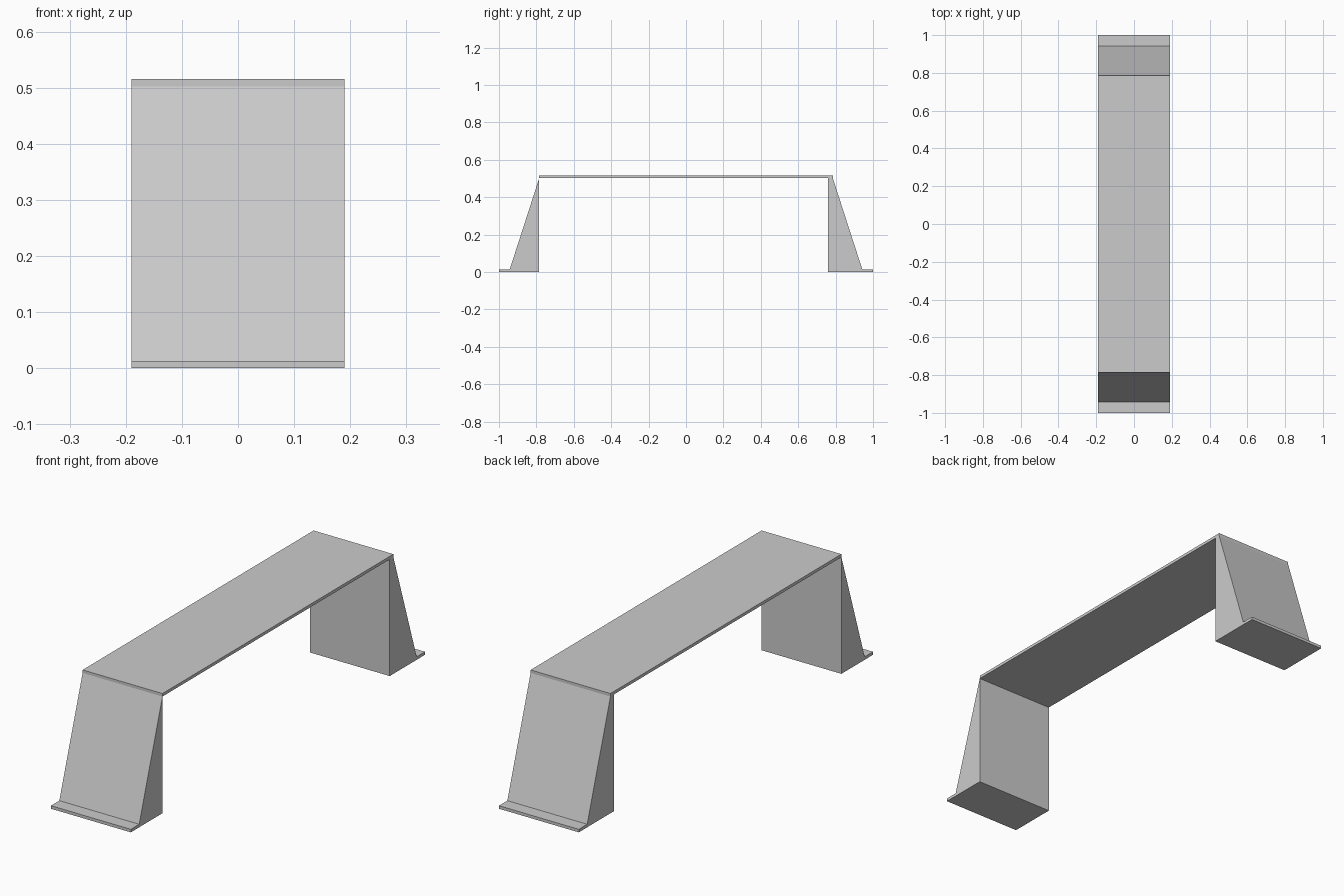
import bpy
import bmesh

cube = bpy.data.objects.get("Cube")
if cube:
    bpy.data.objects.remove(cube, do_unlink=True)

HALF_WIDTH = 0.19
DECK_END = 0.785
DECK_TOP = 0.515
DECK_BOTTOM = 0.502
FOOT_TOP = 0.013
SLOPE_BASE = 0.943

# Single grey finish
grey = bpy.data.materials.new("plain grey")
grey.use_nodes = True
colour = (0.6, 0.6, 0.6, 1)
grey.diffuse_color = colour
grey.node_tree.nodes["Principled BSDF"].inputs["Base Color"].default_value = colour


def extrude_profile(name, profile):
    """Extrude a closed (y, z) outline across the full width."""
    bm = bmesh.new()
    face = bm.faces.new([bm.verts.new((-HALF_WIDTH, y, z)) for y, z in profile])
    result = bmesh.ops.extrude_face_region(bm, geom=[face])
    moved = [v for v in result["geom"] if isinstance(v, bmesh.types.BMVert)]
    bmesh.ops.translate(bm, verts=moved, vec=(2 * HALF_WIDTH, 0, 0))
    bmesh.ops.recalc_face_normals(bm, faces=bm.faces)
    mesh = bpy.data.meshes.new(name)
    bm.to_mesh(mesh)
    bm.free()
    mesh.materials.append(grey)
    obj = bpy.data.objects.new(name, mesh)
    bpy.context.collection.objects.link(obj)


def leg(name, side, inner):
    """Wedge leg with a thin foot lip; side is -1 for front, 1 for back."""
    outline = [(inner, 0), (1, 0), (1, FOOT_TOP), (SLOPE_BASE, FOOT_TOP),
               (DECK_END, DECK_BOTTOM)]
    if inner < DECK_END:
        outline.append((inner, DECK_BOTTOM))
    extrude_profile(name, [(side * y, z) for y, z in outline])


# Thin flat deck
extrude_profile("deck", [(-DECK_END, DECK_BOTTOM), (DECK_END, DECK_BOTTOM),
                         (DECK_END, DECK_TOP), (-DECK_END, DECK_TOP)])

# Wedge legs, the back one slightly thicker
leg("front_leg", -1, DECK_END)
leg("back_leg", 1, 0.76)
